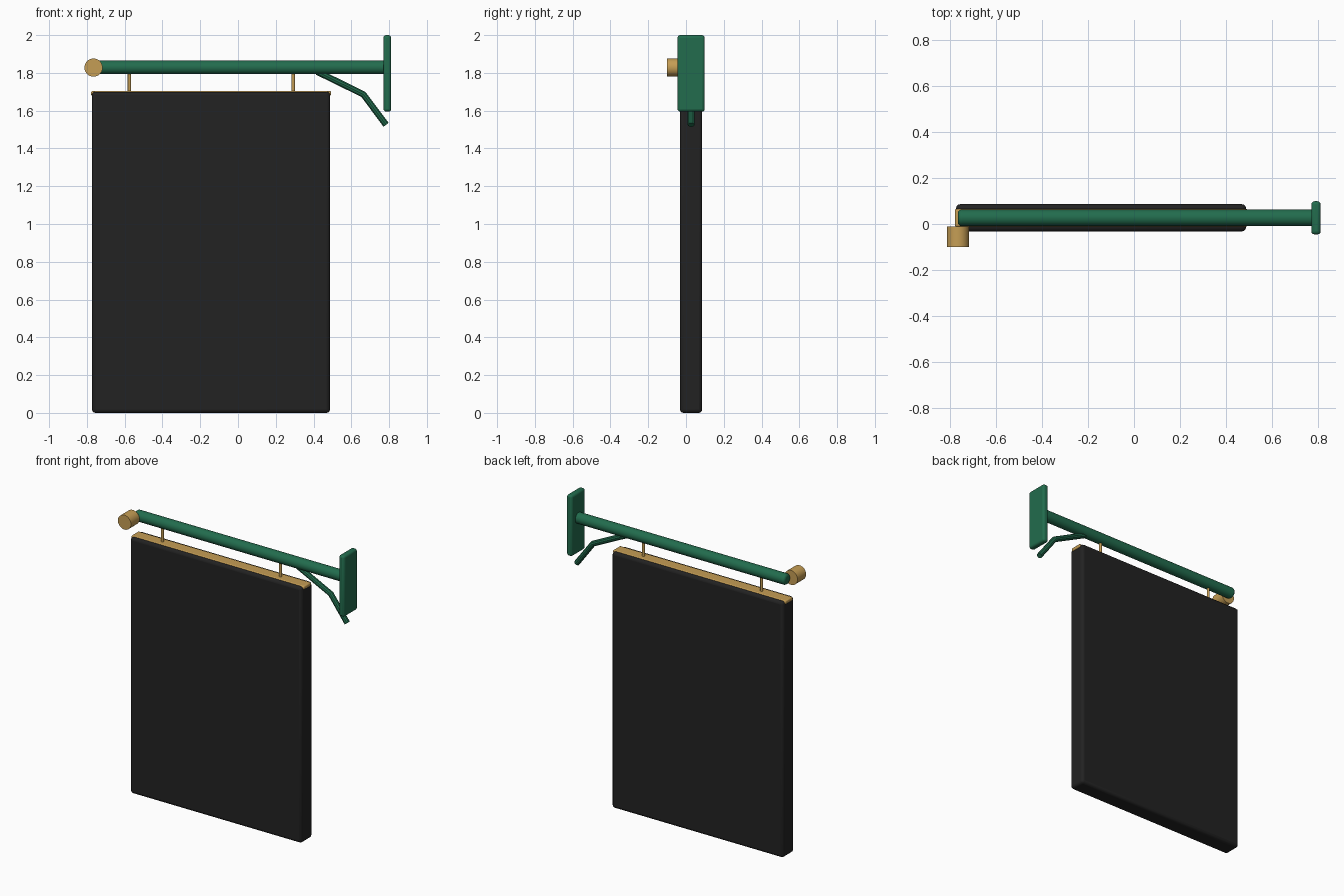
import bpy, math

if "Cube" in bpy.data.objects:
    bpy.data.objects.remove(bpy.data.objects["Cube"])

YC = 0.027  # depth centre shared by board, beam and plate


def material(name, rgb):
    m = bpy.data.materials.new(name)
    m.diffuse_color = (*rgb, 1)
    m.use_nodes = True
    m.node_tree.nodes["Principled BSDF"].inputs["Base Color"].default_value = m.diffuse_color
    return m


GREEN = material("green paint", (0.016, 0.15, 0.075))
GOLD = material("gold", (0.56, 0.34, 0.09))
BLACK = material("black board", (0.016, 0.016, 0.016))


def finish(o, name, mat, bevel=0, segments=3, angle=35):
    o.name = name
    o.data.materials.append(mat)
    if bevel:
        b = o.modifiers.new("bevel", 'BEVEL')
        b.width, b.segments, b.limit_method = bevel, segments, 'ANGLE'
    bpy.ops.object.shade_smooth_by_angle(angle=math.radians(angle))
    return o


def box(name, mat, lo, hi, bevel):
    bpy.ops.mesh.primitive_cube_add(size=1, location=[(a + b) / 2 for a, b in zip(lo, hi)])
    o = bpy.context.object
    o.scale = [b - a for a, b in zip(lo, hi)]
    bpy.ops.object.transform_apply(location=False, rotation=False, scale=True)
    return finish(o, name, mat, bevel)


def rod(name, mat, radius, length, centre, rot=(0, 0, 0), bevel=0, sides=32):
    bpy.ops.mesh.primitive_cylinder_add(vertices=sides, radius=radius, depth=length,
                                        location=centre, rotation=rot)
    return finish(bpy.context.object, name, mat, bevel)


# hanging board and the gold strip let into its top
box("board", BLACK, (-0.773, YC - 0.059, 0), (0.487, YC + 0.059, 1.70), 0.018)
box("top_trim", GOLD, (-0.778, YC - 0.039, 1.68), (0.493, YC + 0.039, 1.704), 0.008)

# hangers
for side, x in (("left", -0.575), ("right", 0.293)):
    rod(side + "_hanger", GOLD, 0.009, 0.13, (x, YC, 1.755), sides=16)

# beam, end knob and wall plate
rod("beam", GREEN, 0.036, 1.55, (0.01, YC, 1.829), (0, math.pi / 2, 0), 0.015)
knob = rod("end_knob", GOLD, 0.048, 0.09, (-0.765, -0.055, 1.828), (math.pi / 2, 0, 0))
knob.data.shade_smooth()
box("wall_plate", GREEN, (0.77, YC - 0.072, 1.595), (0.811, YC + 0.072, 2.0), 0.014)

# bent brace below the beam
curve = bpy.data.curves.new("brace", 'CURVE')
curve.dimensions = '3D'
curve.bevel_depth, curve.bevel_resolution, curve.use_fill_caps = 0.018, 3, True
line = curve.splines.new('POLY')
points = [(0.42, 1.806), (0.664, 1.686), (0.784, 1.525)]
line.points.add(len(points) - 1)
for p, (x, z) in zip(line.points, points):
    p.co = (x, YC, z, 1)
brace = bpy.data.objects.new("brace", curve)
bpy.context.collection.objects.link(brace)
bpy.ops.object.select_all(action='DESELECT')
brace.select_set(True)
bpy.context.view_layer.objects.active = brace
bpy.ops.object.convert(target='MESH')
finish(bpy.context.object, "brace", GREEN)
